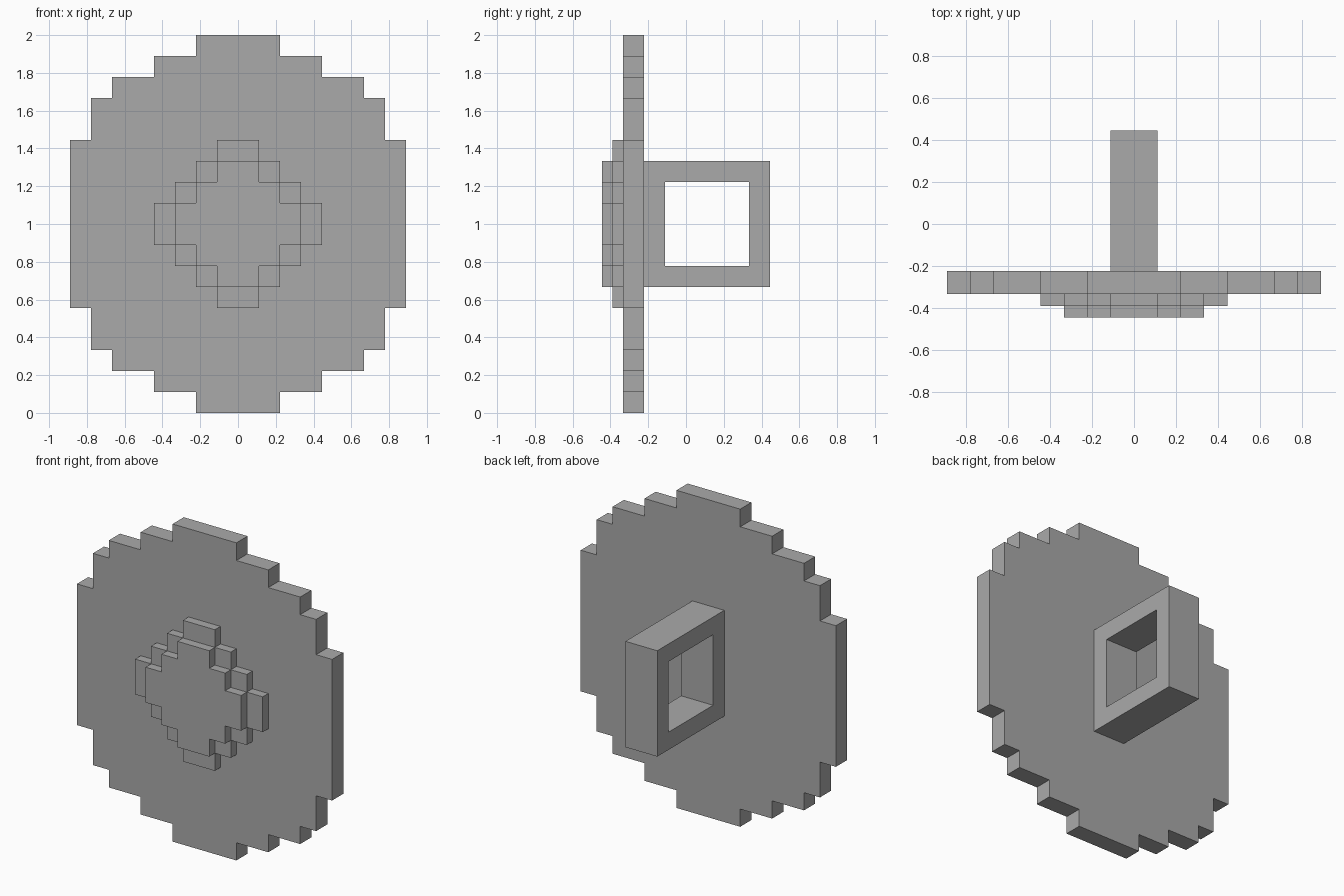
import bpy
import bmesh

cube = bpy.data.objects.get("Cube")
if cube:
    bpy.data.objects.remove(cube, do_unlink=True)

U = 1 / 9      # one block
MID = 9        # height of the centre, in blocks

grey = bpy.data.materials.new("plain grey")
grey.use_nodes = True
colour = (0.4, 0.4, 0.4, 1)
grey.diffuse_color = colour
grey.node_tree.nodes["Principled BSDF"].inputs["Base Color"].default_value = colour


def finish(name, bm):
    bmesh.ops.recalc_face_normals(bm, faces=bm.faces)
    mesh = bpy.data.meshes.new(name)
    bm.to_mesh(mesh)
    bm.free()
    mesh.materials.append(grey)
    obj = bpy.data.objects.new(name, mesh)
    bpy.context.collection.objects.link(obj)
    return obj


def extrude(bm, faces, offset):
    result = bmesh.ops.extrude_face_region(bm, geom=faces)
    verts = [v for v in result["geom"] if isinstance(v, bmesh.types.BMVert)]
    bmesh.ops.translate(bm, verts=verts, vec=offset)


def stepped_plate(name, steps, front, back):
    """Plate with a stair-stepped outline; steps are quarter corners, top to side."""
    quarter = []
    for i, (x, z) in enumerate(steps):
        quarter.append((x, z))
        if i + 1 < len(steps):
            quarter.append((x, steps[i + 1][1]))
    right_side = quarter + [(x, -z) for x, z in reversed(quarter)]
    outline = right_side + [(-x, z) for x, z in reversed(right_side)]
    bm = bmesh.new()
    face = bm.faces.new([bm.verts.new((x * U, front * U, (z + MID) * U)) for x, z in outline])
    extrude(bm, [face], (0, (back - front) * U, 0))
    return finish(name, bm)


# Round shield board and the two layers of its boss
stepped_plate("shield_board", [(2, 9), (4, 8), (6, 7), (7, 6), (8, 4)], -3, -2)
stepped_plate("boss_base", [(1, 4), (2, 3), (3, 2), (4, 1)], -3.5, -3)
stepped_plate("boss_front", [(1, 3), (2, 2), (3, 1)], -4, -3.5)

# Square loop handle: a framed opening running through from side to side
bm = bmesh.new()


def ring(y0, y1, half):
    corners = [(y0, -half), (y1, -half), (y1, half), (y0, half)]
    return [bm.verts.new((-U, y * U, (z + MID) * U)) for y, z in corners]


outer, inner = ring(-2, 4, 3), ring(-1, 3, 2)
frame = [bm.faces.new((outer[i], outer[(i + 1) % 4], inner[(i + 1) % 4], inner[i]))
         for i in range(4)]
extrude(bm, frame, (2 * U, 0, 0))
finish("handle", bm)
